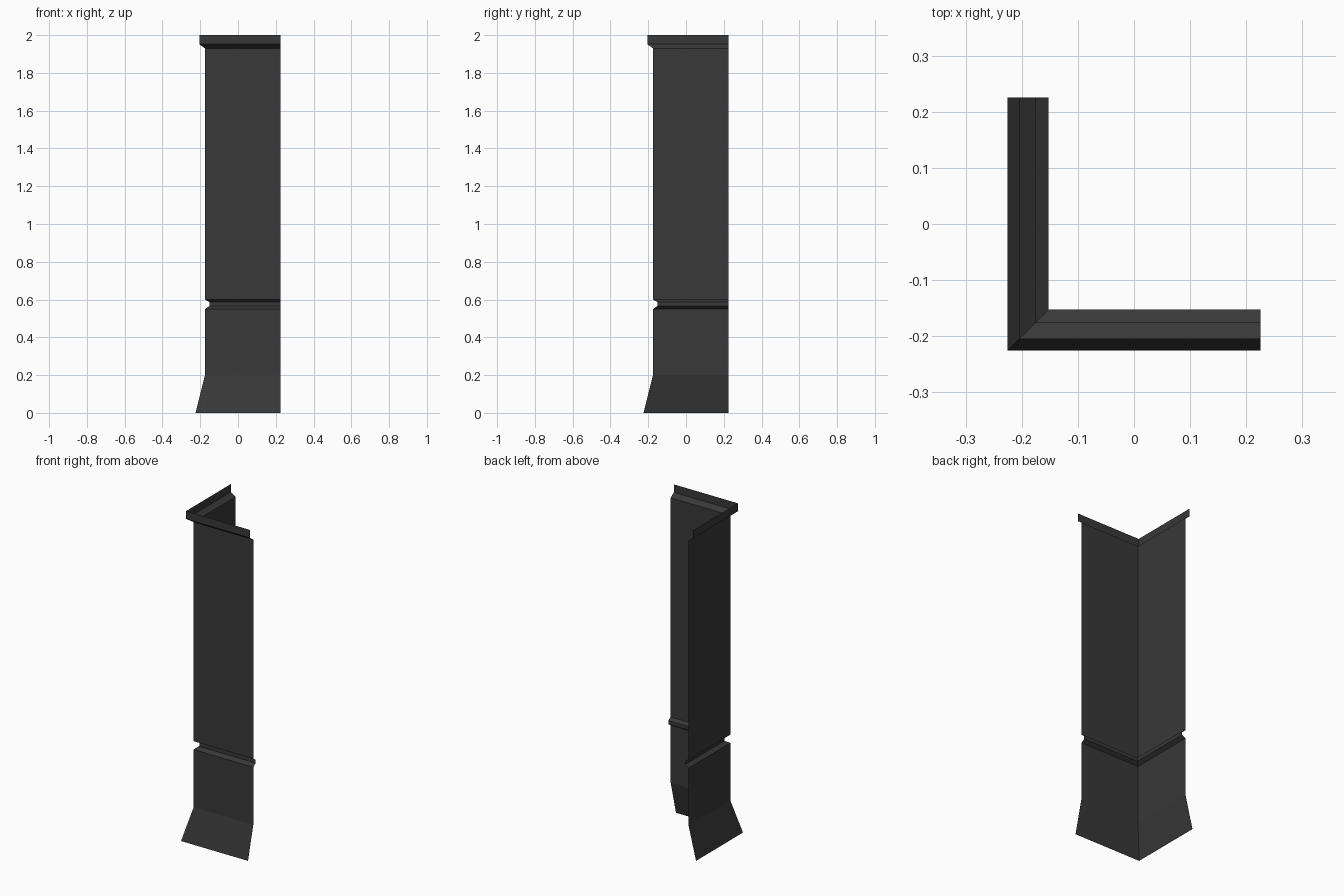
import bpy
import bmesh

if "Cube" in bpy.data.objects:
    bpy.data.objects.remove(bpy.data.objects["Cube"])

# Flat dark grey
mat = bpy.data.materials.new("dark grey")
mat.diffuse_color = (0.04, 0.04, 0.04, 1.0)
mat.use_nodes = True
mat.node_tree.nodes["Principled BSDF"].inputs["Base Color"].default_value = mat.diffuse_color

# Wall section: (distance outwards from the centre, height)
profile = [
    (0.225, 0.0), (0.175, 0.2),                                     # flared foot
    (0.175, 0.55), (0.152, 0.565), (0.152, 0.587), (0.175, 0.6),    # groove
    (0.175, 1.93), (0.205, 1.952), (0.205, 2.0),                    # top lip
]
END = 0.225

# Sweep the section along an L: left wing end, mitred corner, front wing end
bm = bmesh.new()
rows = [[bm.verts.new(p) for p in ((-d, END, z), (-d, -d, z), (END, -d, z))]
        for d, z in profile]
for low, high in zip(rows, rows[1:]):
    for i in range(2):
        bm.faces.new((low[i], low[i + 1], high[i + 1], high[i]))

mesh = bpy.data.meshes.new("corner_wall_trim")
bm.to_mesh(mesh)
bm.free()
mesh.materials.append(mat)
wall = bpy.data.objects.new("corner_wall_trim", mesh)
bpy.context.collection.objects.link(wall)
